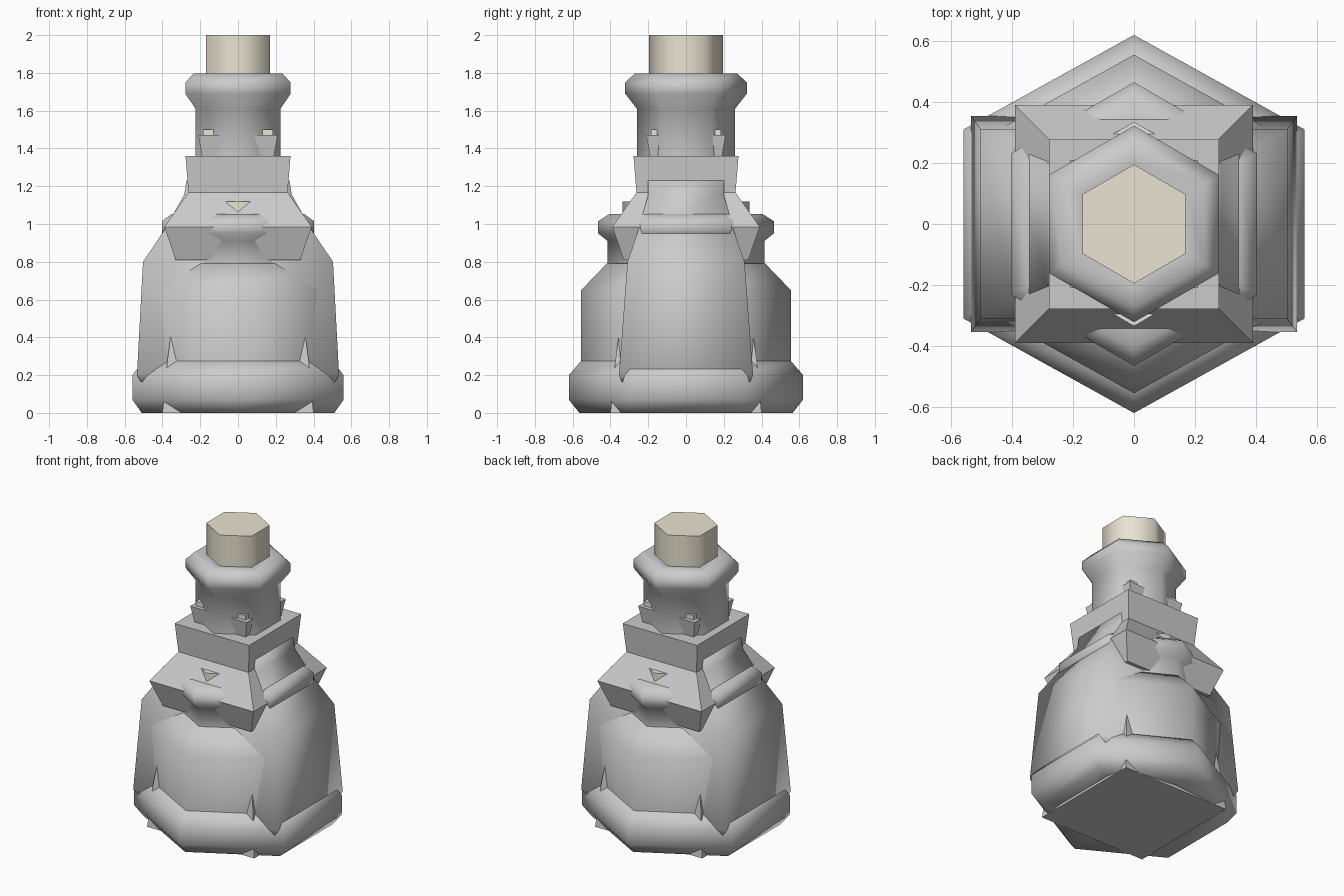
import bpy, math

if "Cube" in bpy.data.objects:
    bpy.data.objects.remove(bpy.data.objects["Cube"])

HEX = [(math.sin(math.radians(60 * i)), -math.cos(math.radians(60 * i))) for i in range(6)]
BOX = [(-1, -1), (1, -1), (1, 1), (-1, 1)]

cream = bpy.data.materials.new("cork_cream")
cream.diffuse_color = (0.82, 0.77, 0.64, 1)
cream.use_nodes = True
cream.node_tree.nodes["Principled BSDF"].inputs["Base Color"].default_value = cream.diffuse_color


def loft(name, outline, rings, angle, mat=None):
    """Stack scaled copies of an outline; rings are (x scale, y scale, z)."""
    n = len(outline)
    verts = [(x * sx, y * sy, z) for sx, sy, z in rings for x, y in outline]
    faces = [(r * n + i, r * n + (i + 1) % n, (r + 1) * n + (i + 1) % n, (r + 1) * n + i)
             for r in range(len(rings) - 1) for i in range(n)]
    faces.append(tuple(reversed(range(n))))
    faces.append(tuple(range(len(verts) - n, len(verts))))
    me = bpy.data.meshes.new(name)
    me.from_pydata(verts, [], faces)
    ob = bpy.data.objects.new(name, me)
    bpy.context.collection.objects.link(ob)
    if mat:
        me.materials.append(mat)
    bpy.ops.object.select_all(action='DESELECT')
    ob.select_set(True)
    bpy.context.view_layer.objects.active = ob
    bpy.ops.object.shade_smooth_by_angle(angle=math.radians(angle))
    return ob


def hexa(name, profile, widen=1.0, mat=None, angle=75):
    return loft(name, HEX, [(r * widen, r, z) for r, z in profile], angle, mat)


def square(name, profile, angle=20, mat=None):
    return loft(name, BOX, [(r, r, z) for r, z in profile], angle, mat)


# Wide six-sided bottle: foot, belly, lip and cork
hexa("hex_foot", [(.12, .02), (.35, .03), (.565, 0), (.62, .07), (.62, .20), (.555, .275), (.50, .275)], 1.042)
hexa("hex_belly", [(.555, .25), (.555, .65), (.42, .79)], 1.042)
hexa("hex_neck_and_lip", [(.415, .78), (.415, .91), (.465, .95), (.465, 1.015), (.405, 1.053), (.32, 1.053)])
hexa("hex_bottle_cork", [(.335, 1.0), (.335, 1.12)], mat=cream)

# Broad rectangular bottle pushing through both sides
loft("side_panel_body", BOX,
     [(.48, .31, .15), (.515, .34, .165), (.535, .355, .20), (.503, .31, .80),
      (.395, .255, .96), (.285, .20, 1.155), (.272, .20, 1.23)], 100)

# Square bottle: tapering body, flared collar and square slab above it
square("square_body", [(.40, 0), (.375, .27), (.345, .50), (.28, .80)])
square("square_collar", [(.33, .81), (.39, .985), (.26, 1.17)])
square("square_slab", [(.262, 1.165), (.278, 1.36)])

# Small square neck whose corners show around the upper neck, with its cork
square("square_neck", [(.19, 1.355), (.21, 1.47)])
square("square_neck_cork", [(.185, 1.46), (.185, 1.50)], mat=cream)

# Tall six-sided neck with rolled lip and cork
hexa("upper_neck_and_lip", [(.26, 1.34), (.26, 1.61), (.322, 1.69), (.322, 1.75), (.27, 1.797), (.20, 1.79)])
hexa("upper_cork", [(.195, 1.74), (.195, 2.0)], mat=cream)
